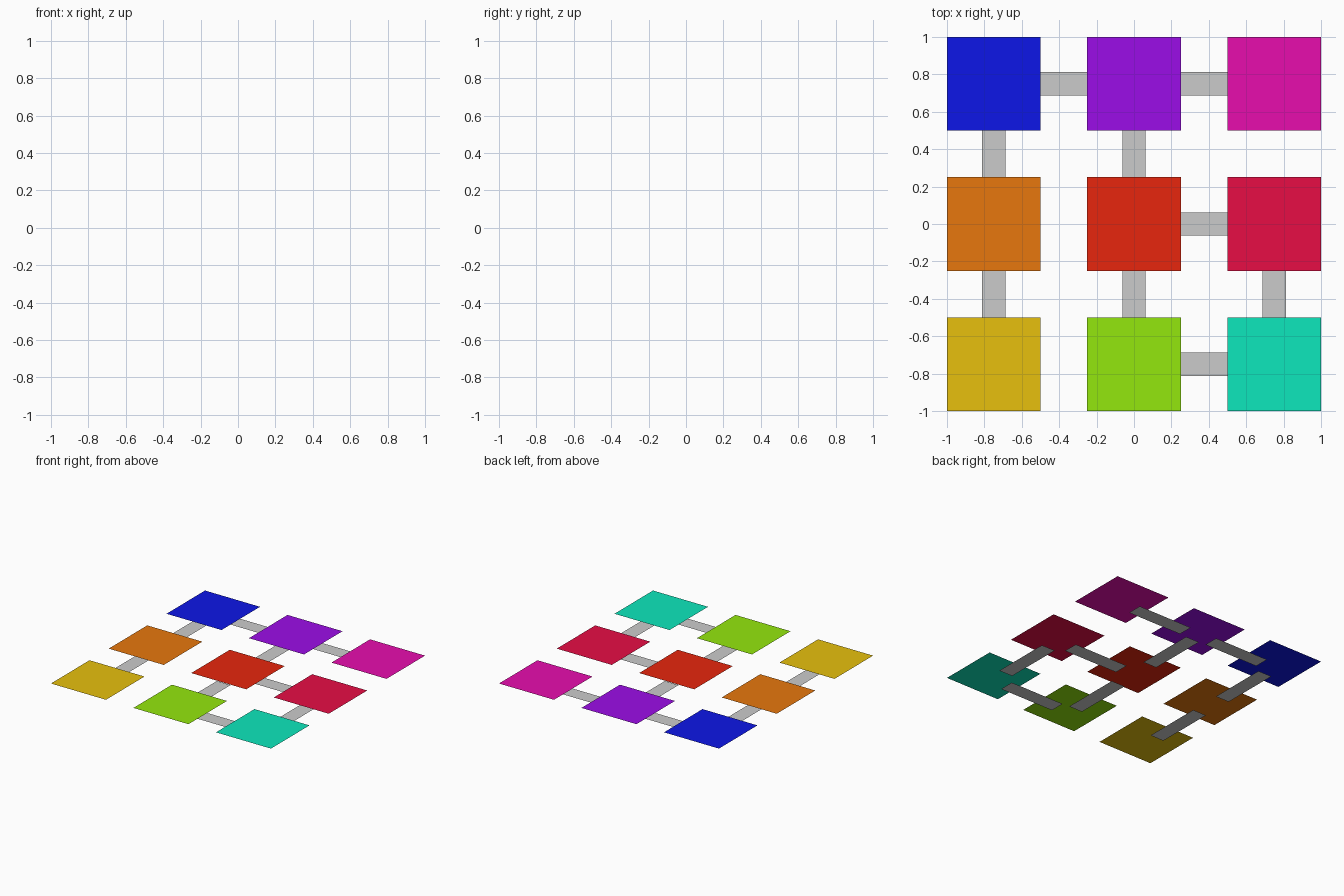
import bpy

if "Cube" in bpy.data.objects:
    bpy.data.objects.remove(bpy.data.objects["Cube"])

PITCH = 0.75      # distance between tile centres
TILE = 0.5        # tile side
LINK = (0.5, 0.125)
TILE_Z = 0.04     # tiles float just above the links


def sheet(name, x, y, z, sx, sy, color=None):
    """Flat single-face rectangle facing up."""
    mesh = bpy.data.meshes.new(name)
    hx, hy = sx / 2, sy / 2
    mesh.from_pydata([(-hx, -hy, 0), (hx, -hy, 0), (hx, hy, 0), (-hx, hy, 0)],
                     [], [(0, 1, 2, 3)])
    obj = bpy.data.objects.new(name, mesh)
    obj.location = (x, y, z)
    bpy.context.collection.objects.link(obj)
    if color:
        mat = bpy.data.materials.new(name + "_colour")
        mat.diffuse_color = (*color, 1)
        mat.use_nodes = True
        mat.node_tree.nodes["Principled BSDF"].inputs["Base Color"].default_value = mat.diffuse_color
        mesh.materials.append(mat)
    return obj


# Coloured room tiles, by column and row (-1, 0, 1)
tiles = {
    (-1, 1): ("blue", (0.004, 0.008, 0.8)),
    (0, 1): ("purple", (0.25, 0.004, 0.8)),
    (1, 1): ("magenta", (0.8, 0.004, 0.42)),
    (-1, 0): ("orange", (0.8, 0.185, 0.004)),
    (0, 0): ("red", (0.8, 0.019, 0.004)),
    (1, 0): ("crimson", (0.8, 0.004, 0.06)),
    (-1, -1): ("yellow", (0.8, 0.527, 0.004)),
    (0, -1): ("green", (0.296, 0.8, 0.004)),
    (1, -1): ("teal", (0.004, 0.8, 0.505)),
}
tiles[(0, 1)] = ("purple", (0.33, 0.004, 0.8))
for (c, r), (label, color) in tiles.items():
    sheet(label + "_tile", c * PITCH, r * PITCH, TILE_Z, TILE, TILE, color)

# Grey links along x, between neighbouring columns
for c, r in [(-0.5, 1), (0.5, 1), (0.5, 0), (0.5, -1)]:
    sheet("link_x", c * PITCH, r * PITCH, 0, LINK[0], LINK[1])

# Grey links along y, between neighbouring rows; the middle pair sits further out
for c, y in [(-1, 0.39), (-1, -0.375), (0, 0.435), (0, -0.435), (1, -0.36)]:
    sheet("link_y", c * PITCH, y, 0, LINK[1], LINK[0])
